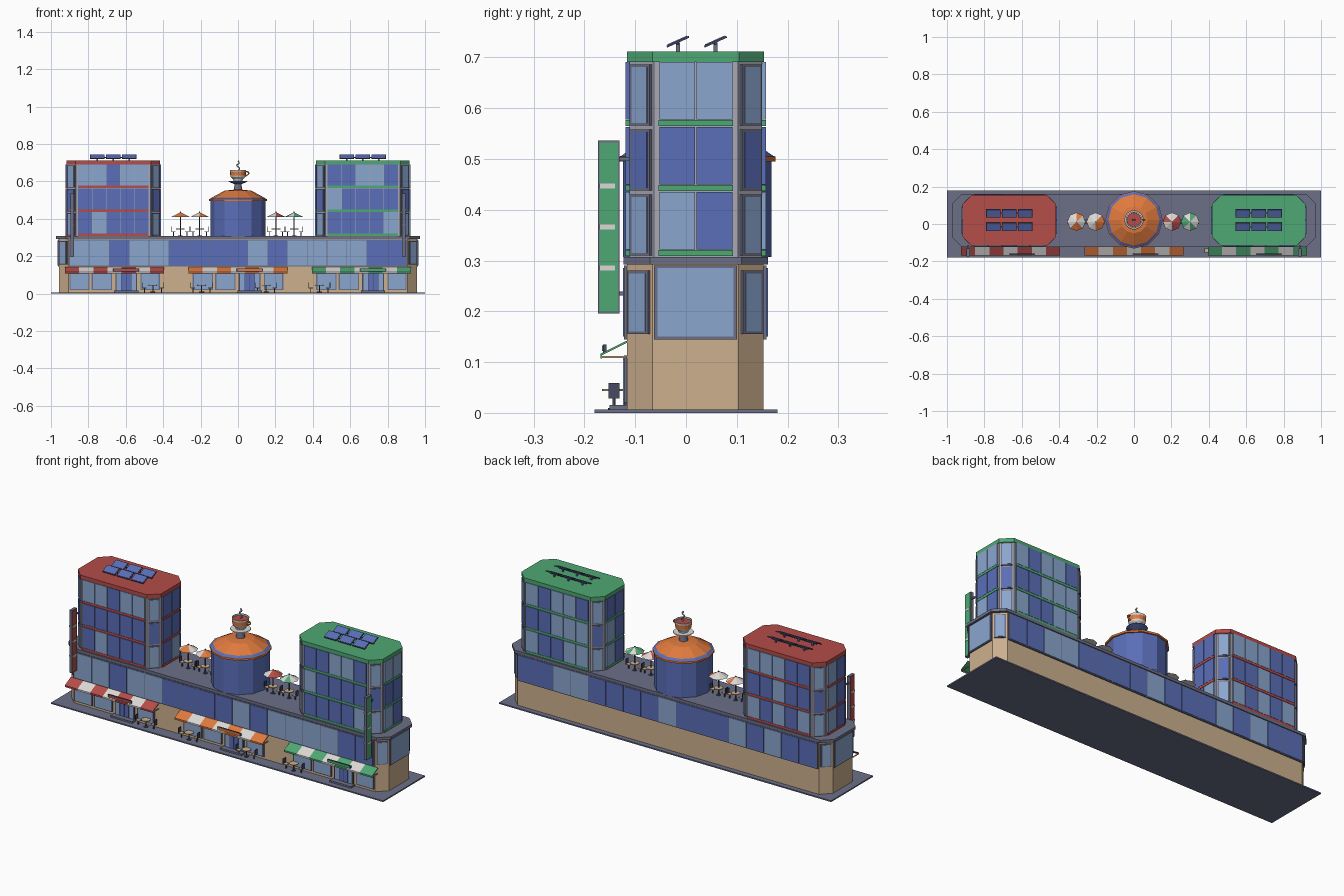
import bpy, bmesh, math, random
from mathutils import Matrix, Vector

if "Cube" in bpy.data.objects:
    bpy.data.objects.remove(bpy.data.objects["Cube"])
random.seed(4)

# Palette
PALETTE = {"red": "b54d48", "green": "4fa873", "orange": "e07a3e", "tan": "cdb08e",
           "blue": "5a6eb8", "light_blue": "8aa6ce", "white": "dcd8d6",
           "slate": "6c6f87", "pale_grey": "a9a9b6", "dark_slate": "474a62"}
NAMES = list(PALETTE)
MATS = []
for name, code in PALETTE.items():
    srgb = [int(code[i:i + 2], 16) / 255 for i in (0, 2, 4)]
    col = [((c + 0.055) / 1.055) ** 2.4 for c in srgb] + [1]
    m = bpy.data.materials.new(name)
    m.use_nodes = True
    m.diffuse_color = col
    m.node_tree.nodes["Principled BSDF"].inputs["Base Color"].default_value = col
    MATS.append(m)


class Part:
    """Collects coloured solids into one named object."""

    def __init__(self, name):
        self.name, self.bm = name, bmesh.new()

    def paint(self, verts, colour):
        faces = {f for v in verts for f in v.link_faces}
        for f in faces:
            f.material_index = NAMES.index(colour)
        return faces

    def box(self, loc, size, colour, rz=0, rx=0):
        mat = (Matrix.Translation(loc) @ Matrix.Rotation(rz, 4, 'Z')
               @ Matrix.Rotation(rx, 4, 'X') @ Matrix.Diagonal((*size, 1)))
        self.paint(bmesh.ops.create_cube(self.bm, size=1, matrix=mat)["verts"], colour)

    def cyl(self, loc, r1, r2, h, colour, n=8):
        mat = Matrix.Translation((loc[0], loc[1], loc[2] + h / 2))
        g = bmesh.ops.create_cone(self.bm, cap_ends=True, segments=n, radius1=r1,
                                  radius2=r2, depth=h, matrix=mat)
        return self.paint(g["verts"], colour)

    def prism(self, pts, z0, z1, colour):
        low = [self.bm.verts.new((x, y, z0)) for x, y in pts]
        top = [self.bm.verts.new((x, y, z1)) for x, y in pts]
        self.bm.faces.new(low[::-1])
        self.bm.faces.new(top)
        for i in range(len(pts)):
            j = (i + 1) % len(pts)
            self.bm.faces.new((low[i], low[j], top[j], top[i]))
        self.paint(low + top, colour)

    def lathe(self, centre, profile, colours, n):
        rings = [[self.bm.verts.new((centre[0] + r * math.cos(k * math.tau / n),
                                     centre[1] + r * math.sin(k * math.tau / n), z))
                  for k in range(n)] for r, z in profile]
        for a, b, colour in zip(rings, rings[1:], colours):
            for k in range(n):
                j = (k + 1) % n
                f = self.bm.faces.new((a[k], a[j], b[j], b[k]))
                f.material_index = NAMES.index(colour)

    def panes(self, a, b, z0, z1, colours, margin, gap=0.003, frame=None):
        """Row of window panes along the wall from a to b."""
        a, b = Vector(a), Vector(b)
        d = (b - a).normalized()
        rz, out = math.atan2(d.y, d.x), Vector((d.y, -d.x))
        mid, length = (a + b) / 2, (b - a).length - 2 * margin
        if frame:
            self.box((*mid, (z0 + z1) / 2), (length + 0.01, 0.012, z1 - z0 + 0.01), frame, rz)
        w = length / len(colours)
        for i, c in enumerate(colours):
            p = a + d * (margin + w * (i + 0.5)) + out * 0.002
            self.box((*p, (z0 + z1) / 2), (w - gap, 0.012, z1 - z0), c, rz)

    def done(self):
        me = bpy.data.meshes.new(self.name)
        self.bm.to_mesh(me)
        self.bm.free()
        ob = bpy.data.objects.new(self.name, me)
        bpy.context.collection.objects.link(ob)
        for m in MATS:
            me.materials.append(m)
        return ob


def octagon(cx, hx, y0, y1, c):
    return [(cx - hx + c, y0), (cx + hx - c, y0), (cx + hx, y0 + c), (cx + hx, y1 - c),
            (cx + hx - c, y1), (cx - hx + c, y1), (cx - hx, y1 - c), (cx - hx, y0 + c)]


def glass(n):
    return ["light_blue" if random.random() < 0.33 else "blue" for _ in range(n)]


# Pavement
p = Part("pavement")
p.box((0, 0, 0.0035), (2, 0.36, 0.007), "slate")
p.done()

# Long podium with a belt of windows
p = Part("podium")
ring = octagon(0, 0.957, -0.116, 0.153, 0.05)
p.prism(ring, 0.007, 0.295, "tan")
p.prism(octagon(0, 0.972, -0.123, 0.161, 0.052), 0.292, 0.307, "slate")
for i in range(8):
    a, b = ring[i], ring[(i + 1) % 8]
    if i % 2:
        p.panes(a, b, 0.16, 0.275, ["light_blue"], 0.012, frame="slate")
    else:
        p.panes(a, b, 0.15, 0.285, glass(17) if i in (0, 4) else ["light_blue"], 0.008,
                frame="slate")
p.done()

# Two towers, with roof panels and hanging signs
for cx, colour, side in ((-0.667, "red", "left"), (0.667, "green", "right")):
    s = 1 if cx > 0 else -1
    p = Part(side + "_tower")
    ring = octagon(cx, 0.246, -0.111, 0.15, 0.048)
    p.prism(ring, 0.307, 0.695, "pale_grey")
    p.prism(octagon(cx, 0.251, -0.116, 0.154, 0.05), 0.691, 0.712, colour)
    for i in range(8):
        a, b = ring[i], ring[(i + 1) % 8]
        for floor in range(3):
            z = 0.309 + floor * 0.128
            if i % 2:
                p.panes(a, b, z + 0.006, z + 0.116, ["blue" if floor == 1 else "light_blue"],
                        0.011, frame="slate")
            else:
                p.panes(a, b, z + 0.013, z + 0.126, glass(5 if i in (0, 4) else 2), 0.009)
                p.panes(a, b, z, z + 0.012, [colour], 0.009, gap=0)
    p.done()

    p = Part(side + "_solar_panels")
    for y in (-0.016, 0.058):
        p.box((cx, y, 0.727), (0.22, 0.005, 0.005), "dark_slate")
        for k in (-1, 0, 1):
            x = cx + k * 0.085
            p.box((x, y, 0.72), (0.008, 0.008, 0.018), "slate")
            p.box((x, y, 0.731), (0.076, 0.048, 0.004), "dark_slate", rx=0.42)
            p.box((x, y - 0.001, 0.7335), (0.07, 0.042, 0.002), "blue", rx=0.42)
    p.done()

    p = Part(side + "_hanging_sign")
    x = s * 0.887
    p.box((x, -0.152, 0.366), (0.016, 0.042, 0.34), "slate")
    p.box((x, -0.152, 0.366), (0.019, 0.036, 0.333), colour)
    for z in (0.285, 0.366, 0.447):
        p.box((x, -0.155, z), (0.022, 0.03, 0.01), "white")
    for z in (0.235, 0.5):
        p.box((x, -0.123, z), (0.008, 0.024, 0.008), "slate")
    p.done()

# Rotunda with a shallow faceted roof
p = Part("rotunda")
p.lathe((0, 0.022), [(0.146, 0.307), (0.146, 0.495), (0.154, 0.495), (0.154, 0.505),
                     (0.15, 0.506), (0.137, 0.515), (0.072, 0.55), (0.0, 0.558)],
        ["blue", "orange", "orange", "orange", "blue", "orange", "orange"], 12)
p.done()

# Giant cup on a saucer
c = (0, 0.022)
p = Part("cup")
p.lathe(c, [(0.024, 0.55), (0.018, 0.585), (0.03, 0.59), (0.052, 0.599), (0.05, 0.602),
            (0.024, 0.602), (0.027, 0.612), (0.038, 0.622), (0.041, 0.63), (0.043, 0.652),
            (0.044, 0.662), (0.039, 0.662), (0.038, 0.655), (0.0, 0.655)],
        ["slate", "slate", "blue", "white", "white", "white", "white", "white", "orange",
         "white", "white", "white", "red"], 16)
p.done()


def tube(name, pts, radius, colour):
    cu = bpy.data.curves.new(name, 'CURVE')
    cu.dimensions, cu.bevel_depth, cu.bevel_resolution = '3D', radius, 1
    cu.resolution_u = 4
    sp = cu.splines.new('BEZIER')
    sp.bezier_points.add(len(pts) - 1)
    for bp, co in zip(sp.bezier_points, pts):
        bp.co = co
        bp.handle_left_type = bp.handle_right_type = 'AUTO'
    cu.materials.append(MATS[NAMES.index(colour)])
    bpy.context.collection.objects.link(bpy.data.objects.new(name, cu))


tube("cup_handle", [(0.04, 0.022, 0.654), (0.058, 0.022, 0.645), (0.04, 0.022, 0.628)],
     0.004, "orange")
tube("steam", [(0, 0.022, 0.657), (0.008, 0.022, 0.67), (-0.006, 0.022, 0.686),
               (0.006, 0.022, 0.698), (0, 0.022, 0.71)], 0.004, "pale_grey")


def table_set(p, x, y, z, reach):
    """Round table with a chair on each side."""
    p.cyl((x, y, z), 0.012, 0.012, 0.003, "dark_slate")
    p.cyl((x, y, z), 0.003, 0.003, 0.036, "dark_slate", 6)
    p.cyl((x, y, z + 0.036), 0.023, 0.023, 0.004, "tan", 12)
    for s in (-1, 1):
        cx = x + s * reach
        p.box((cx, y, z + 0.011), (0.005, 0.005, 0.022), "dark_slate")
        p.box((cx, y, z + 0.023), (0.022, 0.022, 0.004), "tan")
        p.box((cx + s * 0.011, y, z + 0.037), (0.003, 0.022, 0.03), "dark_slate")


# Roof terrace tables under striped parasols
for x, colour in ((-0.308, "orange"), (-0.205, "orange"), (0.203, "red"), (0.3, "green")):
    p = Part("terrace_table_" + colour)
    table_set(p, x, 0.012, 0.307, 0.036)
    p.cyl((x, 0.012, 0.307), 0.003, 0.003, 0.131, "dark_slate", 6)
    for f in p.cyl((x, 0.012, 0.41), 0.049, 0.002, 0.024, "white"):
        m = f.calc_center_median()
        if len(f.verts) == 4 and int((math.atan2(m.y - 0.012, m.x - x) + 8 * math.pi)
                                     / (math.pi / 4) + 0.5) % 2:
            f.material_index = NAMES.index(colour)
    p.done()

# Shop fronts with striped awnings
for cx, colour in ((-0.66, "red"), (0, "orange"), (0.66, "green")):
    p = Part(colour + "_shop_front")
    wall = -0.116
    for x0, x1 in ((-0.24, -0.135), (-0.12, -0.015), (0.14, 0.24)):
        p.panes((cx + x0, wall), (cx + x1, wall), 0.025, 0.105, ["light_blue"], 0.003,
                frame="slate")
    p.panes((cx + 0.005, wall), (cx + 0.12, wall), 0.014, 0.108, ["light_blue", "blue",
            "blue", "light_blue"], 0.004, frame="dark_slate")
    p.box((cx + 0.062, -0.133, 0.0115), (0.13, 0.036, 0.009), "slate")
    p.done()

    p = Part(colour + "_awning")
    w = 0.53 / 7
    tilt = math.atan2(0.026, 0.052)
    for k in range(7):
        x, c = cx + (k - 3) * w, "white" if k % 2 else colour
        p.box((x, -0.142, 0.1275), (w, 0.058, 0.004), c, rx=tilt)
        p.box((x, -0.167, 0.112), (w, 0.003, 0.009), c)
    for x in (cx - 0.262, cx + 0.262):
        p.box((x, -0.142, 0.11), (0.005, 0.052, 0.004), "tan")
    p.box((cx + 0.062, -0.16, 0.127), (0.14, 0.006, 0.016), "dark_slate")
    p.box((cx + 0.062, -0.1635, 0.127), (0.132, 0.003, 0.011), colour)
    p.done()

# Pavement tables
for i, x in enumerate((-0.455, -0.195, 0.15, 0.435)):
    p = Part("pavement_table_%d" % (i + 1))
    table_set(p, x, -0.142, 0.007, 0.046)
    p.done()
